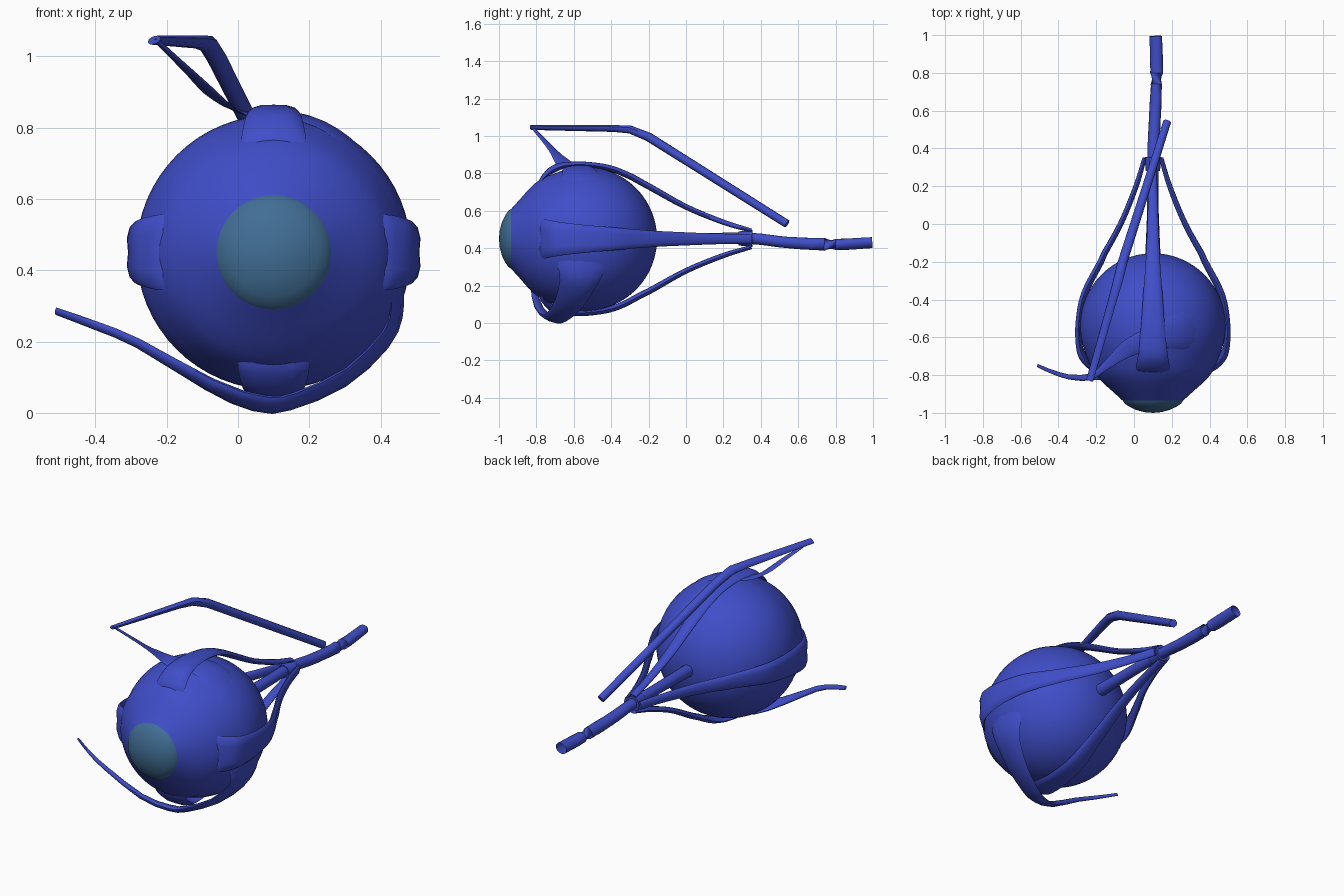
import bpy, bmesh, math
from mathutils import Vector

if "Cube" in bpy.data.objects:
    bpy.data.objects.remove(bpy.data.objects["Cube"])

C = Vector((0.10, -0.54, 0.45))      # eyeball centre
R = 0.385


def material(name, col):
    m = bpy.data.materials.new(name)
    m.diffuse_color = col
    m.use_nodes = True
    m.node_tree.nodes["Principled BSDF"].inputs["Base Color"].default_value = m.diffuse_color
    return m


BLUE = material("muscle_blue", (0.05, 0.076, 0.58, 1))
TEAL = material("cornea_teal", (0.053, 0.156, 0.30, 1))


def finish(name, bm, mat, angle=50):
    bmesh.ops.recalc_face_normals(bm, faces=bm.faces)
    me = bpy.data.meshes.new(name)
    bm.to_mesh(me)
    bm.free()
    ob = bpy.data.objects.new(name, me)
    bpy.context.collection.objects.link(ob)
    me.materials.append(mat)
    bpy.ops.object.select_all(action='DESELECT')
    ob.select_set(True)
    bpy.context.view_layer.objects.active = ob
    bpy.ops.object.shade_smooth_by_angle(angle=math.radians(angle))
    return ob


def revolve(name, profile, mat, steps=64):
    # profile of (radius, y) turned about the eye axis
    bm = bmesh.new()
    vs = [bm.verts.new((C.x + r, y, C.z)) for r, y in profile]
    es = [bm.edges.new(p) for p in zip(vs, vs[1:])]
    bmesh.ops.spin(bm, geom=vs + es, cent=C, axis=(0, 1, 0), angle=2 * math.pi, steps=steps)
    bmesh.ops.remove_doubles(bm, verts=bm.verts, dist=1e-4)
    return finish(name, bm, mat)


def spline(rows, n):
    # Catmull-Rom through rows of numbers
    rows = [Vector(r) for r in rows]
    if n == 1:
        return rows
    pts = [rows[0] * 2 - rows[1]] + rows + [rows[-1] * 2 - rows[-2]]
    out = []
    for a, b, c, d in zip(pts, pts[1:], pts[2:], pts[3:]):
        for k in range(n):
            t = k / n
            out.append(0.5 * (2 * b + (c - a) * t + (2 * a - 5 * b + 4 * c - d) * t * t
                              + (3 * b - a - 3 * c + d) * t ** 3))
    return out + [rows[-1]]


def strap(name, rows, n=4, sides=12, lobed=0.0, caps=True):
    # rows: x, y, z, width, thickness; the flat side faces the eye centre
    data = spline(rows, n)
    pos = [Vector(d[:3]) for d in data]
    bm = bmesh.new()
    rings = []
    for i, (p, d) in enumerate(zip(pos, data)):
        tan = (pos[min(i + 1, len(pos) - 1)] - pos[max(i - 1, 0)]).normalized()
        side = tan.cross(p - C)
        if side.length < 0.02:
            side = Vector((1, 0, 0))
        side.normalize()
        up = side.cross(tan).normalized()
        ring = []
        for k in range(sides):
            a = 2 * math.pi * k / sides
            u, v = math.cos(a), math.sin(a)
            q = p + side * u * d[3] / 2 + up * v * d[4] / 2
            # wide straps wrap around the globe
            if d[3] > 0.09:
                wrap = (p - C).length
                q -= up * (wrap - math.sqrt(max(wrap ** 2 - (u * d[3] / 2) ** 2, 0)))
                q -= up * lobed * d[3] * (1 - abs(u)) ** 2
            ring.append(bm.verts.new(q))
        rings.append(ring)
    for a, b in zip(rings, rings[1:]):
        for k in range(sides):
            j = (k + 1) % sides
            bm.faces.new((a[k], a[j], b[j], b[k]))
    if caps:
        bm.faces.new(rings[0])
        bm.faces.new(rings[-1])
    return finish(name, bm, BLUE)


# Eyeball with a tapering front, and the cornea dome
globe = [(R * math.sin(a), C.y + R * math.cos(a))
         for a in [math.radians(114) * i / 28 for i in range(29)]]
globe[0] = (0, C.y + R)
revolve("eyeball", globe + [(0.328, -0.765), (0.295, -0.81), (0.255, -0.85), (0.215, -0.885), (0.16, -0.935)], BLUE)
revolve("cornea", [(0.16, -0.935), (0.15, -0.95), (0.125, -0.967), (0.09, -0.984), (0.045, -0.996), (0, -1.0)], TEAL)

# Four straight muscles: y, distance from axis, width, thickness
RECTUS = [(0.35, 0.038, 0.05, 0.022), (0.20, 0.083, 0.055, 0.028), (0.0, 0.165, 0.07, 0.030),
          (-0.20, 0.275, 0.09, 0.034), (-0.37, 0.363, 0.12, 0.034), (-0.52, 0.394, 0.145, 0.03),
          (-0.64, 0.393, 0.17, 0.032), (-0.71, 0.372, 0.19, 0.04), (-0.765, 0.33, 0.21, 0.025),
          (-0.79, 0.29, 0.21, 0.01)]
for name, dx, dz, w in (("lateral_rectus", 1, 0, 1.0), ("medial_rectus", -1, 0, 1.0),
                        ("superior_rectus", 0, 1, 0.85), ("inferior_rectus", 0, -1, 0.95)):
    strap(name, [(C.x + dx * (d + 0.006), y, C.z + dz * (d + 0.006), wd * w, t)
                 for y, d, wd, t in RECTUS], lobed=0.06 if dx else 0.03)

# Optic nerve (open far end) and the ring where the muscles start
strap("optic_nerve", [(0.10, -0.18, 0.45, 0.07, 0.07), (0.10, 0.1, 0.452, 0.06, 0.06),
                      (0.10, 0.35, 0.452, 0.06, 0.06), (0.11, 0.55, 0.43, 0.065, 0.06),
                      (0.12, 0.8, 0.42, 0.07, 0.06), (0.115, 0.995, 0.43, 0.07, 0.055)], sides=16, caps=False)
strap("tendon_ring", [(0.10, 0.28, 0.452, 0.075, 0.075), (0.10, 0.355, 0.452, 0.09, 0.09)], n=1, sides=8)

# Superior oblique: belly up to the pulley point, then a fanning tendon
strap("superior_oblique_belly", [(0.175, 0.54, 0.53, 0.045, 0.045), (-0.06, -0.20, 0.995, 0.055, 0.05),
                                 (-0.085, -0.30, 1.035, 0.055, 0.045), (-0.11, -0.39, 1.04, 0.05, 0.035),
                                 (-0.235, -0.83, 1.045, 0.04, 0.022)], n=1, sides=8)
strap("superior_oblique_tendon", [(-0.235, -0.825, 1.05, 0.02, 0.012), (-0.13, -0.735, 0.95, 0.05, 0.008),
                                  (-0.05, -0.67, 0.875, 0.085, 0.008), (0.03, -0.63, 0.838, 0.11, 0.010),
                                  (0.13, -0.595, 0.84, 0.14, 0.012), (0.24, -0.57, 0.81, 0.19, 0.016),
                                  (0.34, -0.56, 0.735, 0.24, 0.02), (0.41, -0.555, 0.63, 0.27, 0.02),
                                  (0.42, -0.555, 0.59, 0.27, 0.006)], n=3)

# Inferior oblique: from the inner front, under the eye, up the outer side
strap("inferior_oblique", [(-0.51, -0.75, 0.285, 0.025, 0.012), (-0.40, -0.795, 0.245, 0.03, 0.018),
                           (-0.28, -0.815, 0.195, 0.035, 0.024), (-0.08, -0.785, 0.08, 0.06, 0.030),
                           (0.06, -0.725, 0.025, 0.10, 0.034), (0.15, -0.69, 0.03, 0.12, 0.034),
                           (0.30, -0.63, 0.095, 0.15, 0.034), (0.41, -0.585, 0.195, 0.19, 0.034),
                           (0.447, -0.565, 0.27, 0.24, 0.03), (0.462, -0.56, 0.345, 0.26, 0.008)], n=2)
